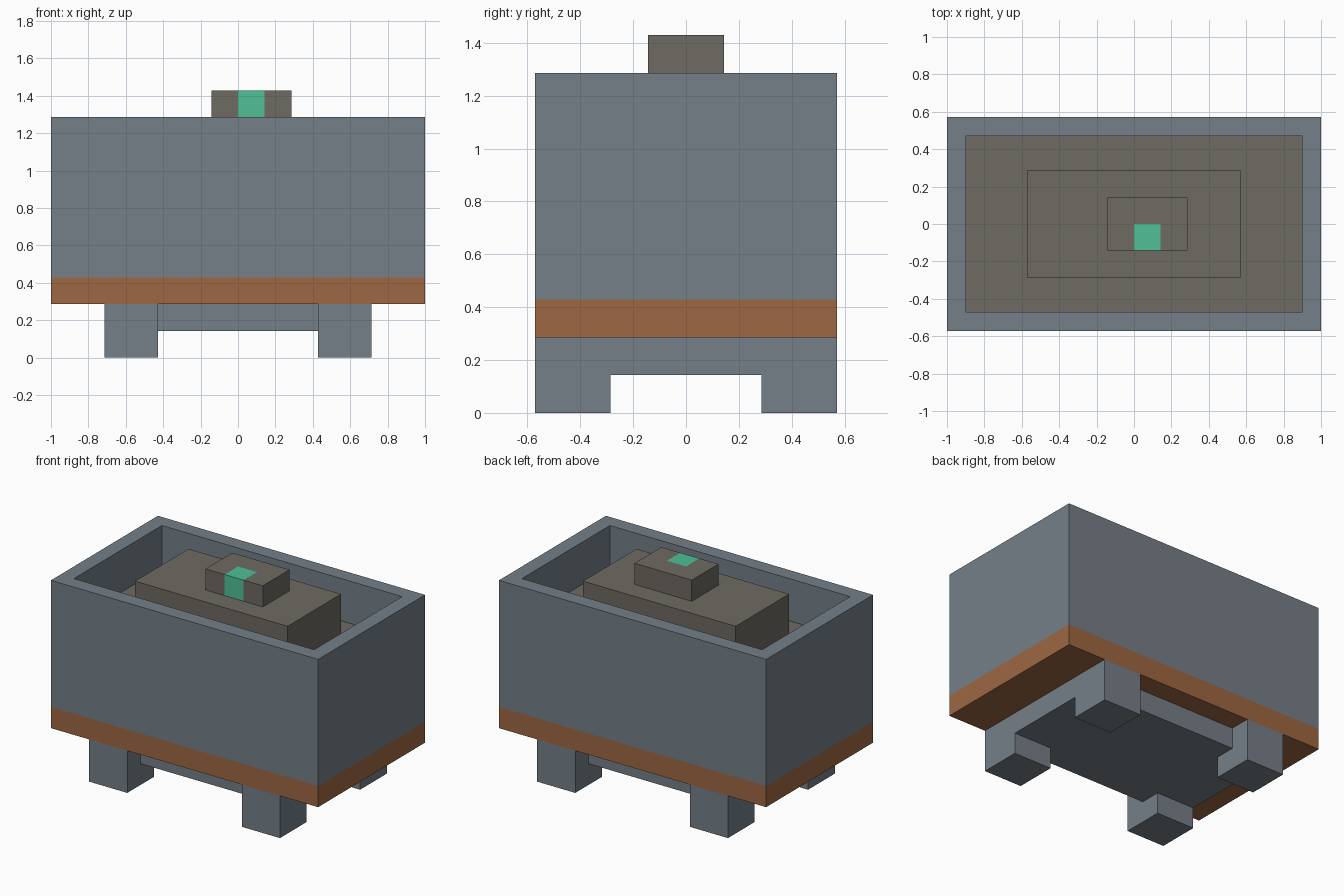
import bpy
import bmesh
from mathutils import Vector

if "Cube" in bpy.data.objects:
    bpy.data.objects.remove(bpy.data.objects["Cube"], do_unlink=True)

U = 1 / 7  # one block unit


def material(name, rgb):
    """Flat material from 8-bit sRGB values."""
    linear = [((c / 255 + 0.055) / 1.055) ** 2.4 for c in rgb]
    mat = bpy.data.materials.new(name)
    mat.use_nodes = True
    mat.diffuse_color = (*linear, 1)
    bsdf = mat.node_tree.nodes["Principled BSDF"]
    bsdf.inputs["Base Color"].default_value = (*linear, 1)
    bsdf.inputs["Roughness"].default_value = 0.9
    return mat


GREY = material("slate grey", (117, 127, 136))
RUST = material("rust brown", (157, 103, 66))
STONE = material("dark stone", (110, 106, 98))
GREEN = material("gem green", (80, 192, 152))


def finish(name, bm, *mats):
    bmesh.ops.recalc_face_normals(bm, faces=bm.faces)
    mesh = bpy.data.meshes.new(name)
    bm.to_mesh(mesh)
    bm.free()
    for mat in mats:
        mesh.materials.append(mat)
    obj = bpy.data.objects.new(name, mesh)
    bpy.context.collection.objects.link(obj)
    return obj


def box_mesh(low, high):
    """Box between two corners given in block units."""
    bm = bmesh.new()
    bmesh.ops.create_cube(bm, size=1)
    low, high = Vector(low), Vector(high)
    for v in bm.verts:
        v.co = U * ((low + high) / 2 + v.co * (high - low))
    return bm


# Four square feet
for sx, side in ((1, "left"), (-1, "right")):
    for sy, end in ((-1, "front"), (1, "back")):
        c = Vector((4 * sx, 3 * sy, 1))
        half = Vector((1, 1, 1))
        finish(f"{end}_{side}_foot", box_mesh(c - half, c + half), GREY)

# Underframe plate, notched at the corners to fit around the feet
quarter = [(5, 2), (3, 2), (3, 3)]
outline = (quarter + [(-x, y) for x, y in reversed(quarter)]
           + [(-x, -y) for x, y in quarter]
           + [(x, -y) for x, y in reversed(quarter)])
bm = bmesh.new()
face = bm.faces.new([bm.verts.new((x * U, y * U, U)) for x, y in outline])
extruded = bmesh.ops.extrude_face_region(bm, geom=[face], use_keep_orig=True)
bmesh.ops.translate(bm, vec=(0, 0, U), verts=[
    g for g in extruded["geom"] if isinstance(g, bmesh.types.BMVert)])
finish("underframe", bm, GREY)

# Base band
finish("base_band", box_mesh((-7, -4, 2), (7, 4, 3)), RUST)

# Open bin: rim one unit wide, sunk two units to the filling
bm = box_mesh((-7, -4, 3), (7, 4, 9))
bm.normal_update()
top = max(bm.faces, key=lambda f: f.calc_center_median().z)
bmesh.ops.inset_region(bm, faces=[top], thickness=U)
well = bmesh.ops.extrude_discrete_faces(bm, faces=[top])["faces"][0]
bmesh.ops.translate(bm, vec=(0, 0, -2 * U), verts=well.verts)
well.material_index = 1
finish("bin", bm, GREY, STONE)

# Heaped filling
finish("filling_mound", box_mesh((-4, -2, 7), (4, 2, 9)), STONE)

# Top lump with one green block set into its front half
bm = box_mesh((-1, -1, 9), (2, 1, 10))
for co, no in (((0, 0, 0), (1, 0, 0)), ((U, 0, 0), (1, 0, 0)), ((0, 0, 0), (0, 1, 0))):
    bmesh.ops.bisect_plane(bm, geom=bm.verts[:] + bm.edges[:] + bm.faces[:],
                           plane_co=co, plane_no=no)
bm.normal_update()
for f in bm.faces:
    c = f.calc_center_median()
    if 0 < c.x < U and c.y < 0 and f.normal.z > -0.5:
        f.material_index = 1
finish("top_lump", bm, STONE, GREEN)
